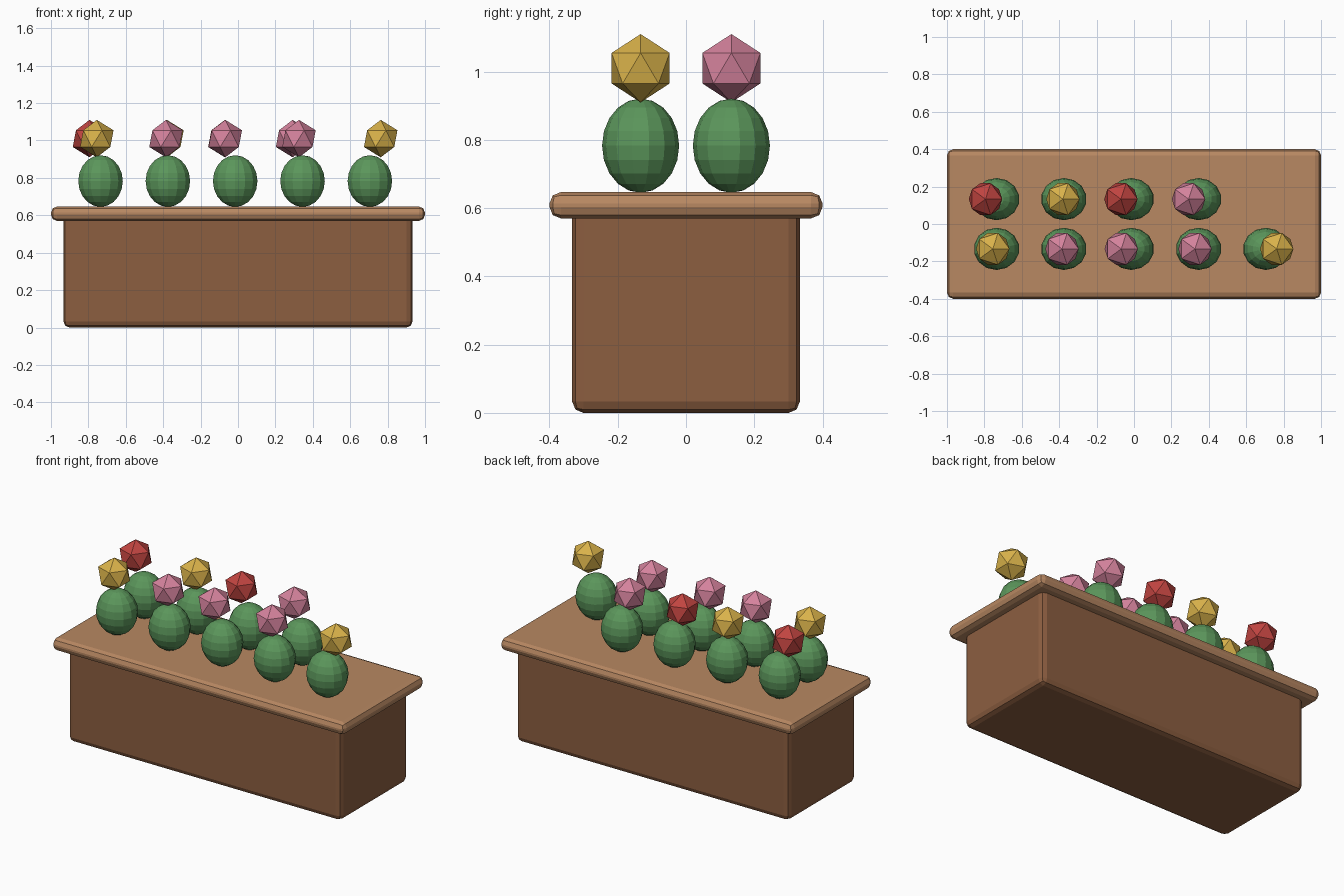
import bpy
from mathutils import Vector

if "Cube" in bpy.data.objects:
    bpy.data.objects.remove(bpy.data.objects["Cube"])


def material(name, rgb):
    m = bpy.data.materials.new(name)
    lin = [((c / 255 + 0.055) / 1.055) ** 2.4 for c in rgb]
    m.diffuse_color = (*lin, 1)
    m.use_nodes = True
    m.node_tree.nodes["Principled BSDF"].inputs["Base Color"].default_value = m.diffuse_color
    return m


BODY = material("dark wood", (140, 94, 64))
RIM = material("light wood", (184, 136, 98))
LEAF = material("leaf green", (91, 150, 91))
RED = material("red petal", (192, 68, 64))
PINK = material("pink petal", (212, 130, 156))
GOLD = material("yellow petal", (217, 178, 74))


def finish(name, mat):
    ob = bpy.context.object
    ob.name = name
    ob.data.materials.append(mat)
    return ob


def box(name, size, z0, z1, bevel, mat):
    bpy.ops.mesh.primitive_cube_add(size=1, location=(0, 0, (z0 + z1) / 2))
    ob = finish(name, mat)
    for v in ob.data.vertices:
        v.co = Vector((v.co.x * size[0], v.co.y * size[1], v.co.z * (z1 - z0)))
    mod = ob.modifiers.new("rounded edges", 'BEVEL')
    mod.width = bevel
    mod.segments = 2
    return ob


# Planter box and its overhanging top
box("planter_body", (1.867, 0.667), 0.0, 0.607, 0.033, BODY)
box("planter_top", (2.0, 0.8), 0.57, 0.647, 0.033, RIM)

# Two rows of bushes, each with a flower: (flower x, colour)
rows = [
    ("front", -0.133, [(-0.755, GOLD), (-0.385, PINK), (-0.068, PINK), (0.326, PINK), (0.763, GOLD)]),
    ("back", 0.133, [(-0.794, RED), (-0.38, GOLD), (-0.07, RED), (0.292, PINK)]),
]
for row, y, flowers in rows:
    for i, (fx, colour) in enumerate(flowers):
        bpy.ops.mesh.primitive_uv_sphere_add(
            segments=14, ring_count=10, radius=1, location=(-0.735 + 0.36 * i, y, 0.783))
        bush = finish(f"{row}_bush_{i + 1}", LEAF)
        bush.scale = (0.122, 0.113, 0.138)
        bpy.ops.mesh.primitive_ico_sphere_add(
            subdivisions=1, radius=0.1, location=(fx, y, 1.01))
        finish(f"{row}_flower_{i + 1}", colour)
